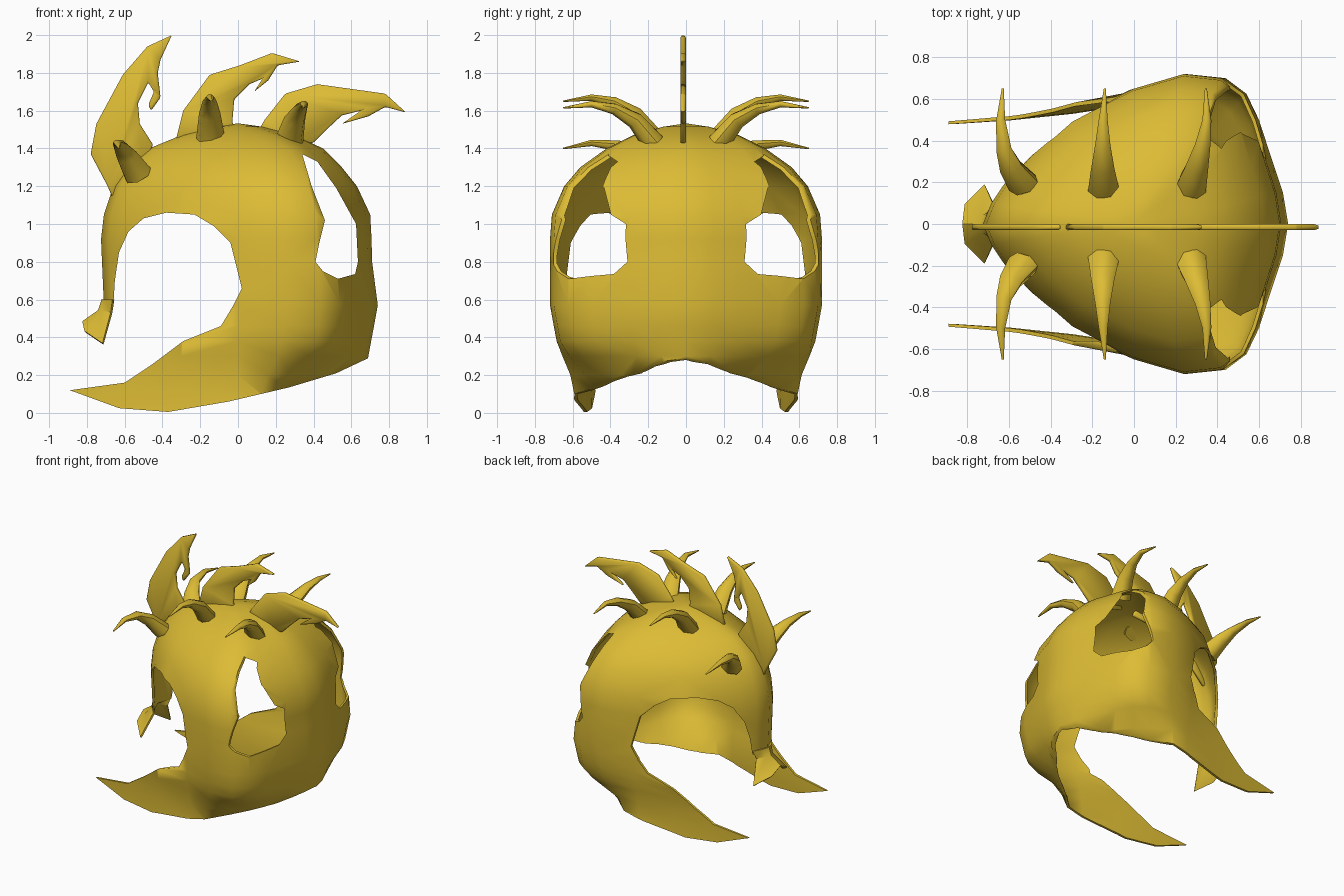
import bpy, bmesh, math
from mathutils import Vector

if "Cube" in bpy.data.objects:
    bpy.data.objects.remove(bpy.data.objects["Cube"])

gold = bpy.data.materials.new("gold")
gold.diffuse_color = (0.72, 0.50, 0.035, 1)
gold.use_nodes = True
gold.node_tree.nodes["Principled BSDF"].inputs["Base Color"].default_value = gold.diffuse_color


def make(name, verts, faces):
    me = bpy.data.meshes.new(name)
    me.from_pydata(verts, [], faces)
    bm = bmesh.new()
    bm.from_mesh(me)
    bmesh.ops.recalc_face_normals(bm, faces=bm.faces)
    bm.to_mesh(me)
    bm.free()
    me.materials.append(gold)
    ob = bpy.data.objects.new(name, me)
    bpy.context.collection.objects.link(ob)
    return ob


def finish(ob, angle=35):
    """Apply modifiers, then shade smooth with sharp rims."""
    dg = bpy.context.evaluated_depsgraph_get()
    me = bpy.data.meshes.new_from_object(ob.evaluated_get(dg))
    ob.modifiers.clear()
    ob.data = me
    bpy.ops.object.select_all(action='DESELECT')
    ob.select_set(True)
    bpy.context.view_layer.objects.active = ob
    bpy.ops.object.shade_smooth_by_angle(angle=math.radians(angle))


def prism(name, pts, y0, y1):
    """Side-view (x, z) outline extruded along y."""
    n = len(pts)
    verts = [(x, y0, z) for x, z in pts] + [(x, y1, z) for x, z in pts]
    faces = [list(range(n)), list(range(n, 2 * n))]
    faces += [[i, (i + 1) % n, n + (i + 1) % n, n + i] for i in range(n)]
    return make(name, verts, faces)


def mirror_y(ob):
    ob.modifiers.new("mirror", 'MIRROR').use_axis = (False, True, False)


def ramp(z, hi, lo):
    return min(1, max(0, (hi - z) / (hi - lo)))


# --- Shell: stacked rings; half plan outlines for dome, cheeks and tucked-in rear rim
front_dome = [(-.72, 0), (-.68, .1), (-.62, .19), (-.5, .33), (-.3, .5), (0, .65)]
front_jaw = [(-1, 0), (-1, .3), (-1, .54), (-.6, .575), (-.3, .61), (0, .66)]
back_dome = [(.25, .72), (.44, .70), (.54, .625), (.60, .5), (.665, .3), (.715, .15), (.74, 0)]
back_rim = [(.14, .66), (.26, .54), (.37, .43), (.47, .33), (.57, .22), (.66, .11), (.74, 0)]
# z, front reach, back reach, half width
levels = [(-.06, .72, .64, .65), (.1, .72, .66, .645), (.2, .72, .675, .65),
          (.3, .72, .69, .665), (.38, .72, .705, .685), (.46, .72, .72, .70),
          (.57, .71, .74, .72), (.8, .72, .71, .72), (.92, .725, .707, .72),
          (1.05, .71, .70, .71), (1.2, .66, .63, .645), (1.3, .59, .55, .56),
          (1.4, .47, .45, .42), (1.47, .30, .30, .28), (1.515, .12, .13, .12)]
verts, faces = [], []
for z, f, b, w in levels:
    half = []
    for upper, lower, k in ((front_dome, front_jaw, ramp(z, .56, .38)),
                            (back_dome, back_rim, ramp(z, .34, .14))):
        for (ux, uy), (lx, ly) in zip(upper, lower):
            x, y = ux + (lx - ux) * k, uy + (ly - uy) * k
            half.append((x / .74 * b if x > 0 else x / .72 * f, y / .72 * w, z))
    verts += half + [(x, -y, z) for x, y, z in half[-2:0:-1]]
n = 2 * (len(front_dome) + len(back_dome)) - 2
for r in range(len(levels) - 1):
    for i in range(n):
        j = (i + 1) % n
        faces.append([r * n + i, r * n + j, (r + 1) * n + j, (r + 1) * n + i])
verts.append((0, 0, 1.533))
top = (len(levels) - 1) * n
faces += [[top + i, top + (i + 1) % n, len(verts) - 1] for i in range(n)]
shell = make("helmet_shell", verts, faces)
sol = shell.modifiers.new("thickness", 'SOLIDIFY')
sol.thickness, sol.offset = .018, -1

# Cutters: face opening, bottom rim, rear side holes
face_opening = [(-1.3, .57), (-.66, .57), (-.652, .7), (-.63, .85), (-.58, .96),
                (-.5, 1.03), (-.38, 1.06), (-.23, 1.05), (-.13, .99), (-.04, .9),
                (.02, .66), (-.03, .56), (-.09, .46), (-.29, .38), (-.45, .26),
                (-.6, .16), (-.89, .12), (-1.3, .065)]
bottom_rim = [(-1.3, .28), (-.89, .12), (-.63, .025), (-.37, .005), (-.05, .06),
              (.27, .135), (.52, .21), (.69, .29), (1.2, .5), (1.2, -.5), (-1.3, -.5)]
side_hole = [(.34, 1.37), (.39, 1.2), (.46, 1.02), (.43, .9), (.41, .8), (.45, .75),
             (.53, .71), (.62, .735), (.635, .8), (.625, 1.0), (.52, 1.19), (.42, 1.33)]
cutters = []
for name, pts in (("face_cutter", face_opening), ("rim_cutter", bottom_rim),
                  ("hole_cutter", side_hole)):
    c = prism(name, pts, -1.1, 1.1)
    c.hide_render = True
    m = shell.modifiers.new(name, 'BOOLEAN')
    m.operation, m.solver, m.object = 'DIFFERENCE', 'EXACT', c
    cutters.append(c)
finish(shell, 50)
for c in cutters:
    bpy.data.objects.remove(c)

# --- Flared tip of the nose guard
rows = [[(-.715, 0, .6), (-.70, .05, .6), (-.66, .115, .6)],
        [(-.735, 0, .54), (-.72, .04, .54), (-.67, .085, .53)],
        [(-.82, 0, .48), (-.81, .09, .43), (-.715, .185, .365)]]
nv = [p for r in rows for p in r]
nf = [[r * 3 + i, r * 3 + i + 1, r * 3 + i + 4, r * 3 + i + 3]
      for r in range(2) for i in range(2)]
nose = make("nose_guard_tip", nv, nf)
mirror_y(nose)
s = nose.modifiers.new("thickness", 'SOLIDIFY')
s.thickness, s.offset = .014, 0
finish(nose)

# --- Crest: three flat barbed blades on the centre line
front_blade = [(-.66, 1.13), (-.69, 1.2), (-.78, 1.37), (-.75, 1.53), (-.61, 1.79),
               (-.48, 1.94), (-.35, 2.0), (-.41, 1.87), (-.425, 1.8), (-.41, 1.67),
               (-.46, 1.60), (-.475, 1.63), (-.445, 1.7), (-.475, 1.75), (-.53, 1.64),
               (-.52, 1.53), (-.45, 1.42), (-.5, 1.3)]
middle_blade = [(-.33, 1.44), (-.29, 1.6), (-.15, 1.79), (.01, 1.84), (.18, 1.905),
                (.33, 1.86), (.21, 1.84), (.16, 1.76), (.085, 1.70), (.13, 1.77),
                (.06, 1.74), (-.02, 1.66), (-.03, 1.54), (0, 1.47)]
rear_blade = [(.1, 1.48), (.14, 1.55), (.25, 1.69), (.42, 1.74), (.78, 1.69), (.89, 1.59),
              (.78, 1.62), (.69, 1.57), (.55, 1.53), (.65, 1.60), (.55, 1.575),
              (.48, 1.51), (.40, 1.43), (.3, 1.42)]
for name, pts in (("crest_blade_front", front_blade), ("crest_blade_middle", middle_blade),
                  ("crest_blade_rear", rear_blade)):
    blade = prism(name, pts, -.03, 0)
    bv = blade.modifiers.new("edge", 'BEVEL')
    bv.width, bv.segments = .007, 1
    finish(blade, 50)


# --- Curved horns in mirrored pairs along the crown
def horn(name, path, radii, sides=7):
    path = [Vector(p) for p in path]
    v, f = [], []
    for i, p in enumerate(path):
        t = (path[min(i + 1, len(path) - 1)] - path[max(i - 1, 0)]).normalized()
        a = t.cross(Vector((1, 0, 0))).normalized()
        b = a.cross(t)
        for k in range(sides):
            g = 2 * math.pi * k / sides
            v.append(p + radii[i] * (.8 * math.cos(g) * a + math.sin(g) * b))
    for r in range(len(path) - 1):
        for k in range(sides):
            q = (k + 1) % sides
            f.append([r * sides + k, r * sides + q, (r + 1) * sides + q, (r + 1) * sides + k])
    f += [list(range(sides)), list(range(len(v) - sides, len(v)))]
    ob = make(name, v, f)
    mirror_y(ob)
    finish(ob, 60)


radii = [.078, .058, .038, .022, .005]
horn("horns_front", [(-.53, .19, 1.26), (-.59, .27, 1.36), (-.625, .36, 1.415),
                     (-.64, .5, 1.43), (-.63, .65, 1.40)], radii)
horn("horns_middle", [(-.145, .17, 1.45), (-.15, .27, 1.58), (-.15, .38, 1.645),
                      (-.148, .5, 1.67), (-.14, .65, 1.65)], radii)
horn("horns_rear", [(.27, .17, 1.43), (.30, .27, 1.55), (.33, .38, 1.61),
                    (.35, .5, 1.635), (.345, .65, 1.615)], radii)
